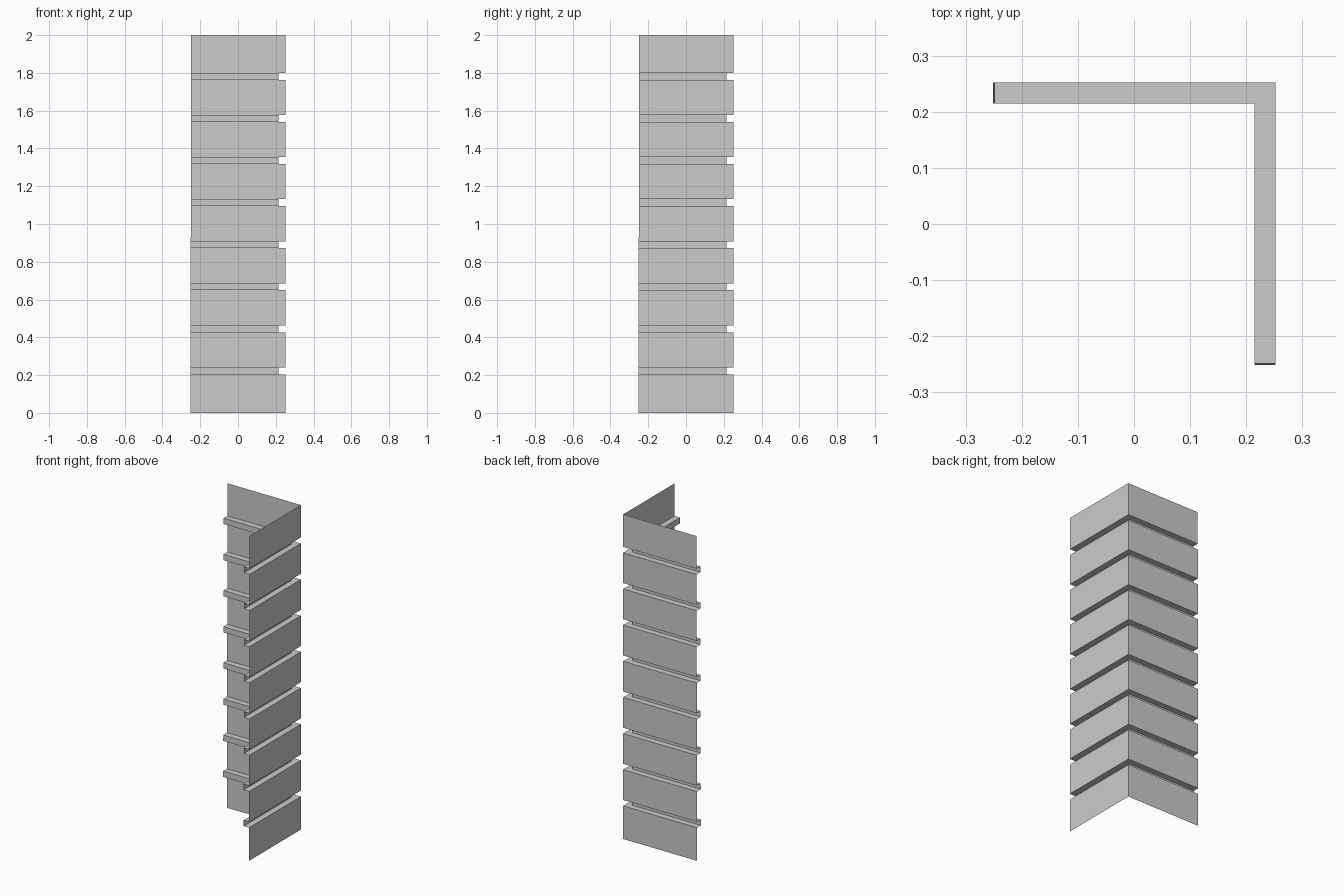
import bpy, bmesh

if "Cube" in bpy.data.objects:
    bpy.data.objects.remove(bpy.data.objects["Cube"])

OUT, IN = 0.252, 0.215        # outer panel plane and groove floor
TOP0, PITCH, GAP = 0.240, 0.2228, 0.036
GROOVES = 8

# Vertical zig-zag profile of the folded sheet: (offset, z)
profile = [(OUT, 0.0)]
for i in range(GROOVES):
    top = TOP0 + i * PITCH
    bottom = top - GAP
    profile += [(OUT, bottom), (IN, bottom), (IN, top), (OUT, top)]
profile.append((OUT, 2.0))


def free_end(z):
    # The free edges lean in very slightly towards the top
    return -0.252 + 0.002 * z


# Sweep the profile round the corner: left end, mitred corner, front end
bm = bmesh.new()
rows = []
for d, z in profile:
    e = free_end(z)
    rows.append([bm.verts.new(p) for p in ((e, d, z), (d, d, z), (d, e, z))])
for low, high in zip(rows, rows[1:]):
    for k in range(2):
        bm.faces.new((low[k + 1], low[k], high[k], high[k + 1]))
bm.normal_update()

mesh = bpy.data.meshes.new("corner_siding")
bm.to_mesh(mesh)
bm.free()
siding = bpy.data.objects.new("corner_siding", mesh)
bpy.context.collection.objects.link(siding)
